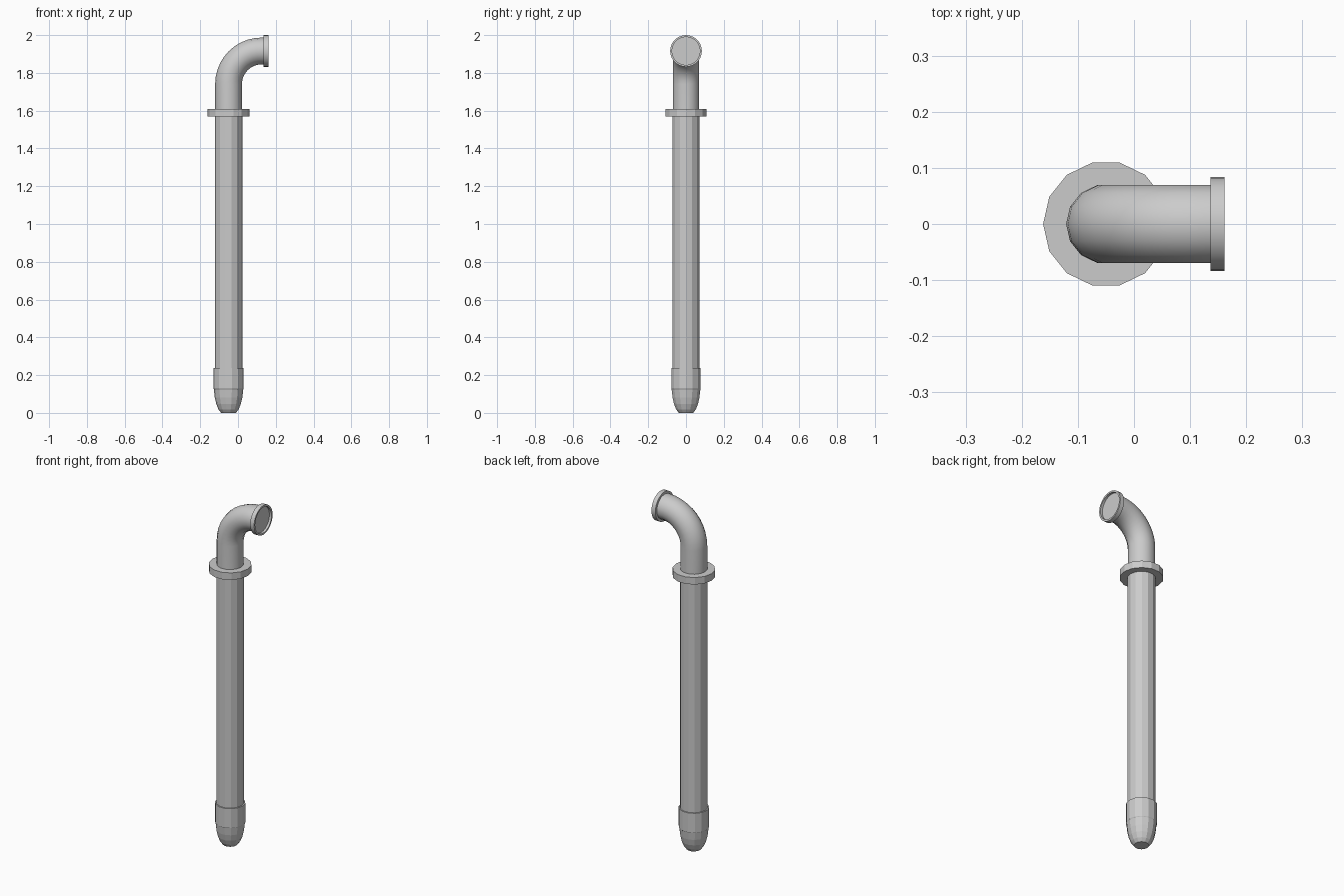
import bpy, bmesh, math
from mathutils import Vector, Matrix

if "Cube" in bpy.data.objects:
    bpy.data.objects.remove(bpy.data.objects["Cube"])

AXIS_X = -0.05      # vertical pipe axis
OUT_Z = 1.916       # outlet axis height
SIDES = 14


def finish(name, bm, smooth):
    bmesh.ops.recalc_face_normals(bm, faces=bm.faces)
    mesh = bpy.data.meshes.new(name)
    bm.to_mesh(mesh)
    bm.free()
    obj = bpy.data.objects.new(name, mesh)
    bpy.context.collection.objects.link(obj)
    if smooth:
        bpy.ops.object.select_all(action='DESELECT')
        obj.select_set(True)
        bpy.context.view_layer.objects.active = obj
        bpy.ops.object.shade_smooth_by_angle(angle=math.radians(smooth))
    return obj


def loft(name, rings, smooth=0):
    """Join rings of points into a skin with closed ends."""
    bm = bmesh.new()
    loops = [[bm.verts.new(p) for p in ring] for ring in rings]
    n = len(loops[0])
    for a, b in zip(loops, loops[1:]):
        for i in range(n):
            j = (i + 1) % n
            bm.faces.new((a[i], a[j], b[j], b[i]))
    bm.faces.new(loops[0][::-1])
    bm.faces.new(loops[-1])
    return finish(name, bm, smooth)


def ring(center, tilt, r, n=SIDES):
    """Polygon ring; tilt 0 faces up, tilt 90 degrees faces +x."""
    m = Matrix.Translation(center) @ Matrix.Rotation(tilt, 4, 'Y')
    return [m @ Vector((r * math.cos(2 * math.pi * i / n),
                        r * math.sin(2 * math.pi * i / n), 0)) for i in range(n)]


def upright(name, profile, smooth=0):
    return loft(name, [ring(Vector((AXIS_X, 0, z)), 0, r) for r, z in profile], smooth)


# Rounded nozzle cap at the foot
upright("foot_cap", [(0.039, 0), (0.053, 0.018), (0.065, 0.047), (0.073, 0.082),
                     (0.078, 0.125), (0.080, 0.128), (0.080, 0.238)])

# Long faceted pipe
upright("main_pipe", [(0.073, 0.2), (0.073, 1.59)])

# Wide flange between pipe and elbow
upright("pipe_flange", [(0.112, 1.568), (0.112, 1.608)])

# Elbow bending from vertical to +x
R = 0.175
steps = 10
rings = [ring(Vector((AXIS_X, 0, 1.59)), 0, 0.071)]
for k in range(steps + 1):
    a = math.pi / 2 * k / steps
    c = Vector((AXIS_X + R - R * math.cos(a), 0, OUT_Z - R + R * math.sin(a)))
    rings.append(ring(c, a, 0.071))
rings.append(ring(Vector((0.147, 0, OUT_Z)), math.pi / 2, 0.071))
loft("elbow", rings, 30)

# Outlet collar with a recessed face
loft("outlet_collar",
     [ring(Vector((x, 0, OUT_Z)), math.pi / 2, r, 28)
      for r, x in [(0.070, 0.136), (0.084, 0.136), (0.084, 0.161),
                   (0.074, 0.161), (0.074, 0.148)]], 30)
